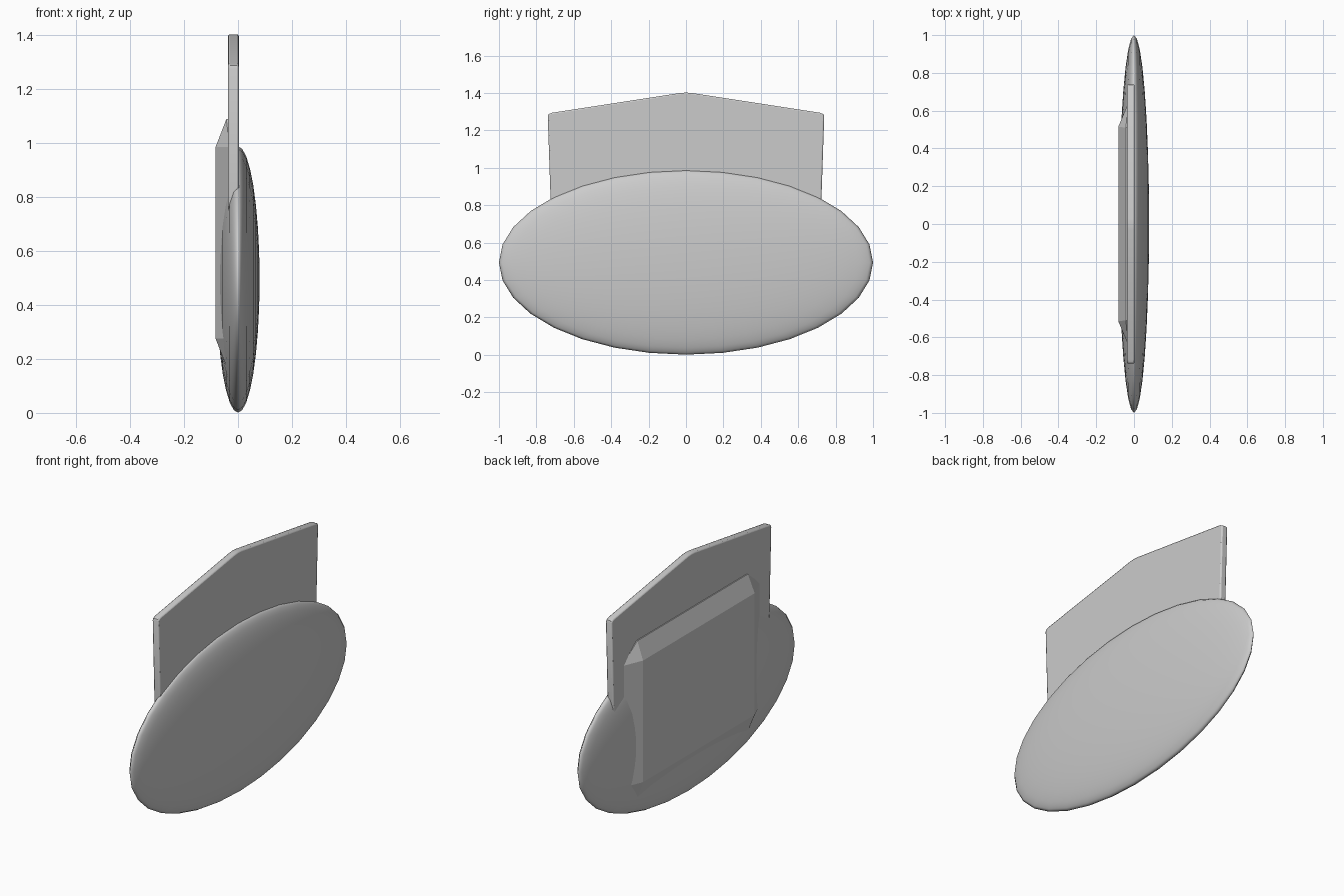
import bpy, bmesh

if "Cube" in bpy.data.objects:
    bpy.data.objects.remove(bpy.data.objects["Cube"])


def make_object(name, bm):
    bmesh.ops.recalc_face_normals(bm, faces=bm.faces)
    mesh = bpy.data.meshes.new(name)
    bm.to_mesh(mesh)
    bm.free()
    obj = bpy.data.objects.new(name, mesh)
    bpy.context.collection.objects.link(obj)
    bpy.context.view_layer.objects.active = obj
    for o in bpy.context.selected_objects:
        o.select_set(False)
    obj.select_set(True)
    return obj


# Flattened smooth oval body, poles pointing along x
bpy.ops.mesh.primitive_uv_sphere_add(segments=32, ring_count=16, radius=1)
body = bpy.context.object
body.name = "oval_body"
body.rotation_euler = (0, 1.5707963, 0)
body.scale = (0.493, 1.0, 0.08)
body.location = (0, 0, 0.494)
bpy.ops.object.shade_smooth()

# Upright plate with a shallow gable top, its lower end buried in the body
half = [(0.70, 0.30), (0.724, 0.83), (0.739, 1.275), (0.735, 1.286), (0.718, 1.294), (0.03, 1.4)]
outline = half + [(0, 1.402)] + [(-y, z) for y, z in reversed(half)]
bm = bmesh.new()
face = bm.faces.new([bm.verts.new((-0.037, y, z)) for y, z in outline])
ext = bmesh.ops.extrude_face_region(bm, geom=[face])
moved = [g for g in ext["geom"] if isinstance(g, bmesh.types.BMVert)]
bmesh.ops.translate(bm, verts=moved, vec=(0.04, 0, 0))
plate = make_object("gable_plate", bm)
bevel = plate.modifiers.new("soft_rim", "BEVEL")
bevel.width = 0.007
bevel.segments = 2
bevel.limit_method = 'ANGLE'
bevel.angle_limit = 1.2
bpy.ops.object.shade_smooth_by_angle(angle=0.6)

# Chamfered rear panel: mirrored corner points wrapped in a hull
corner = [(-0.083, 0.515, 0.355), (-0.043, 0.51, 0.458), (-0.032, 0.637, 0.355),
          (-0.01, 0.51, 0.458), (-0.01, 0.637, 0.355)]
bm = bmesh.new()
for sy in (-1, 1):
    for sz in (-1, 1):
        for x, y, z in corner:
            bm.verts.new((x, sy * y, 0.63 + sz * z))
bmesh.ops.convex_hull(bm, input=bm.verts)
bmesh.ops.dissolve_limit(bm, angle_limit=0.01, verts=bm.verts, edges=bm.edges)
make_object("rear_panel", bm)
